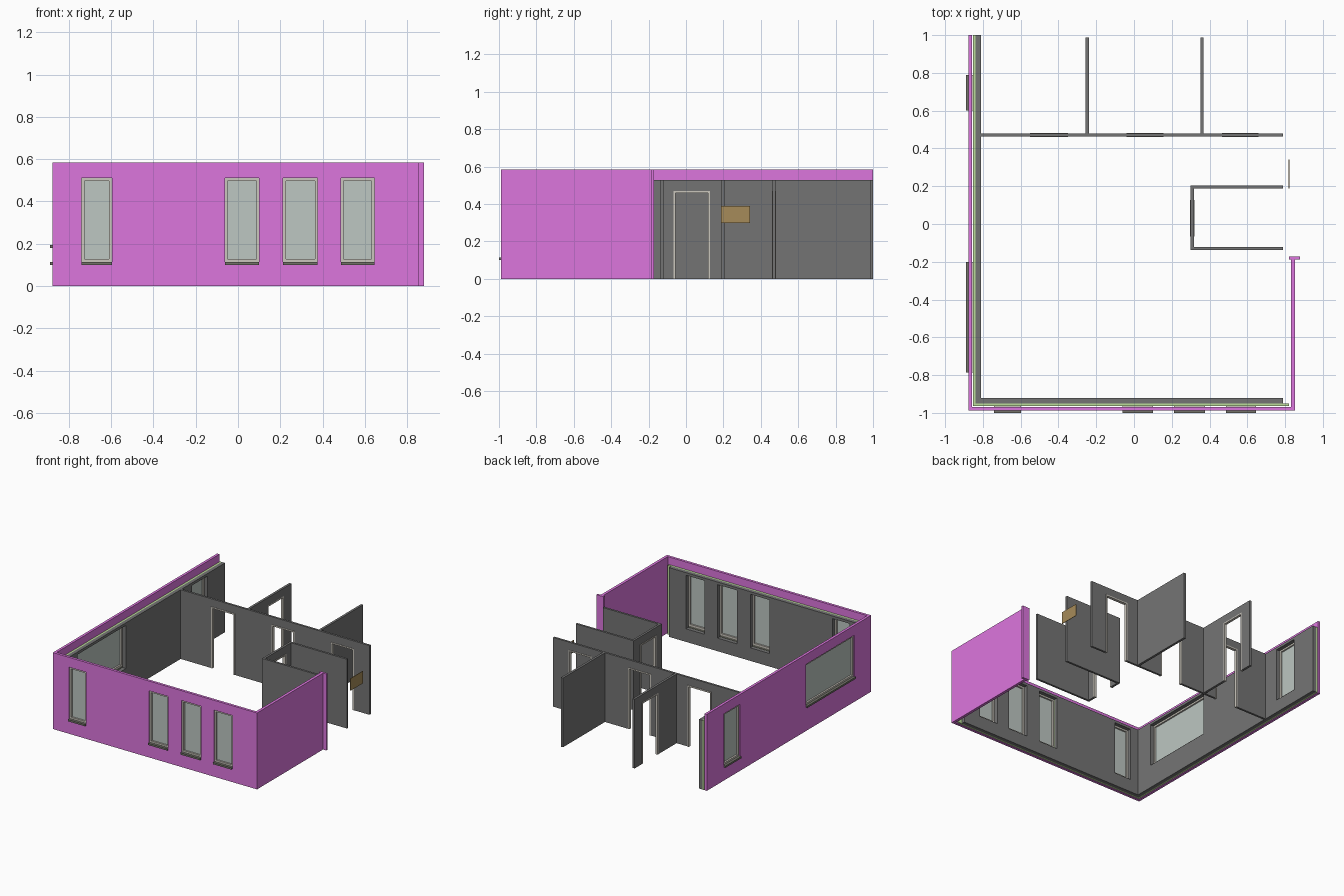
import bpy
import bmesh
from mathutils import Matrix, Vector

old = bpy.data.objects.get("Cube")
if old:
    bpy.data.objects.remove(old, do_unlink=True)


def material(name, color):
    m = bpy.data.materials.new(name)
    m.use_nodes = True
    m.diffuse_color = (*color, 1)
    m.node_tree.nodes["Principled BSDF"].inputs["Base Color"].default_value = (*color, 1)
    return m


BRICK = material("outer_leaf", (0.72, 0.18, 0.73))
INSULATION = material("insulation", (0.5, 0.72, 0.32))
PLASTER = material("plaster", (0.175, 0.175, 0.175))
FRAME = material("frame", (0.6, 0.57, 0.51))
GLASS = material("glass", (0.51, 0.57, 0.54))
SILL = material("sill", (0.17, 0.17, 0.14))
TAN = material("sign", (0.38, 0.26, 0.1))


def boxes(name, spans, mat):
    """One object made of boxes, each given as x, y and z ranges."""
    bm = bmesh.new()
    for span in spans:
        center = Vector([(a + b) / 2 for a, b in span])
        size = Vector([abs(b - a) for a, b in span])
        bmesh.ops.create_cube(bm, size=1, matrix=Matrix.Translation(center) @ Matrix.Diagonal(size).to_4x4())
    mesh = bpy.data.meshes.new(name)
    bm.to_mesh(mesh)
    bm.free()
    mesh.materials.append(mat)
    obj = bpy.data.objects.new(name, mesh)
    bpy.context.collection.objects.link(obj)
    return obj


def cut(wall, spans):
    """Cut box-shaped openings out of a wall."""
    cutter = boxes("opening_cutter", spans, wall.data.materials[0])
    cutter.hide_render = True
    mod = wall.modifiers.new("openings", "BOOLEAN")
    mod.operation = "DIFFERENCE"
    mod.solver = "EXACT"
    mod.object = cutter
    bpy.context.view_layer.objects.active = wall
    bpy.ops.object.modifier_apply(modifier=mod.name)
    bpy.data.objects.remove(cutter, do_unlink=True)


# Outer walls: u runs along the wall, d is the depth inwards
def front(u, d, z):
    return (u, (d[0] - 1, d[1] - 1), z)


def right_end(u, d, z):
    return ((d[0] - 0.889, d[1] - 0.889), u, z)


TALL, LOW = 0.585, 0.53
LAYERS = {
    "outer_leaf": ((0.012, 0.032), TALL, BRICK),
    "insulation": ((0.037, 0.051), LOW, INSULATION),
    "inner_leaf": ((0.051, 0.079), LOW, PLASTER),
}
WALLS = {
    "front": (front,
              {"outer_leaf": (-0.877, 0.853), "insulation": (-0.852, 0.82), "inner_leaf": (-0.81, 0.79)},
              [(-0.74, -0.597, 0.1), (-0.062, 0.1, 0.1), (0.213, 0.377, 0.1), (0.487, 0.645, 0.1)]),
    "right": (right_end,
              {"outer_leaf": (-0.968, 1), "insulation": (-0.949, 1), "inner_leaf": (-0.949, 1)},
              [(-0.785, -0.2, 0.18), (0.6, 0.79, 0.1)]),
}
HEAD, BAR, SILL_H = 0.51, 0.013, 0.014


def window(name, place, u0, u1, z0):
    depth = (0.02, 0.05)
    z1 = z0 + SILL_H
    boxes(name + "_frame", [
        place((u0, u0 + BAR), depth, (z1, HEAD)),
        place((u1 - BAR, u1), depth, (z1, HEAD)),
        place((u0 + BAR, u1 - BAR), depth, (HEAD - BAR, HEAD)),
        place((u0 + BAR, u1 - BAR), depth, (z1, z1 + BAR)),
    ], FRAME)
    boxes(name + "_glass", [place((u0 + BAR, u1 - BAR), (0.033, 0.038), (z1 + BAR, HEAD - BAR))], GLASS)
    boxes(name + "_sill", [place((u0, u1), (0, 0.05), (z0, z1))], SILL)


for side, (place, extents, windows) in WALLS.items():
    for layer, (depth, height, mat) in LAYERS.items():
        wall = boxes(f"{side}_{layer}", [place(extents[layer], depth, (0, height))], mat)
        cut(wall, [place((u0, u1), (depth[0] - 0.01, depth[1] + 0.01), (z0, HEAD)) for u0, u1, z0 in windows])
    for i, (u0, u1, z0) in enumerate(windows, 1):
        window(f"{side}_window_{i}", place, u0, u1, z0)

# Short return wall with its end pier
boxes("return_wall", [((0.832, 0.853), (-0.968, -0.188), (0, TALL))], BRICK)
boxes("return_pier", [((0.82, 0.88), (-0.188, -0.172), (0, TALL))], BRICK)


# Interior partitions with framed doorways
def partition(name, axis, u, across, doors=(), lip=0.003):
    def place(along, thick, z):
        return (along, thick, z) if axis == "x" else (thick, along, z)

    wall = boxes(name, [place(u, across, (0, LOW))], PLASTER)
    top, bar = 0.47, 0.01
    wide = (across[0] - lip, across[1] + lip)
    if doors:
        cut(wall, [place(d, (across[0] - 0.1, across[1] + 0.1), (-0.1, top)) for d in doors])
    for i, (a, b) in enumerate(doors, 1):
        boxes(f"{name}_door_frame_{i}", [
            place((a, a + bar), wide, (0, top)),
            place((b - bar, b), wide, (0, top)),
            place((a + bar, b - bar), wide, (top - bar, top)),
        ], FRAME)


partition("corridor_wall", "x", (-0.81, 0.79), (0.463, 0.479),
          [(-0.55, -0.35), (-0.04, 0.155), (0.465, 0.66)])
partition("back_partition_1", "y", (0.479, 0.987), (-0.256, -0.238), [(0.7, 0.895)], 0.0005)
partition("back_partition_2", "y", (0.479, 0.987), (0.351, 0.369))
partition("room_end_wall", "y", (-0.137, 0.205), (0.3, 0.317), [(-0.067, 0.127)])
partition("room_back_wall", "x", (0.317, 0.79), (0.189, 0.205))
partition("room_front_wall", "x", (0.317, 0.79), (-0.137, -0.121))

# Hanging sign panel
boxes("sign_panel", [((0.818, 0.822), (0.187, 0.341), (0.298, 0.391))], TAN)
